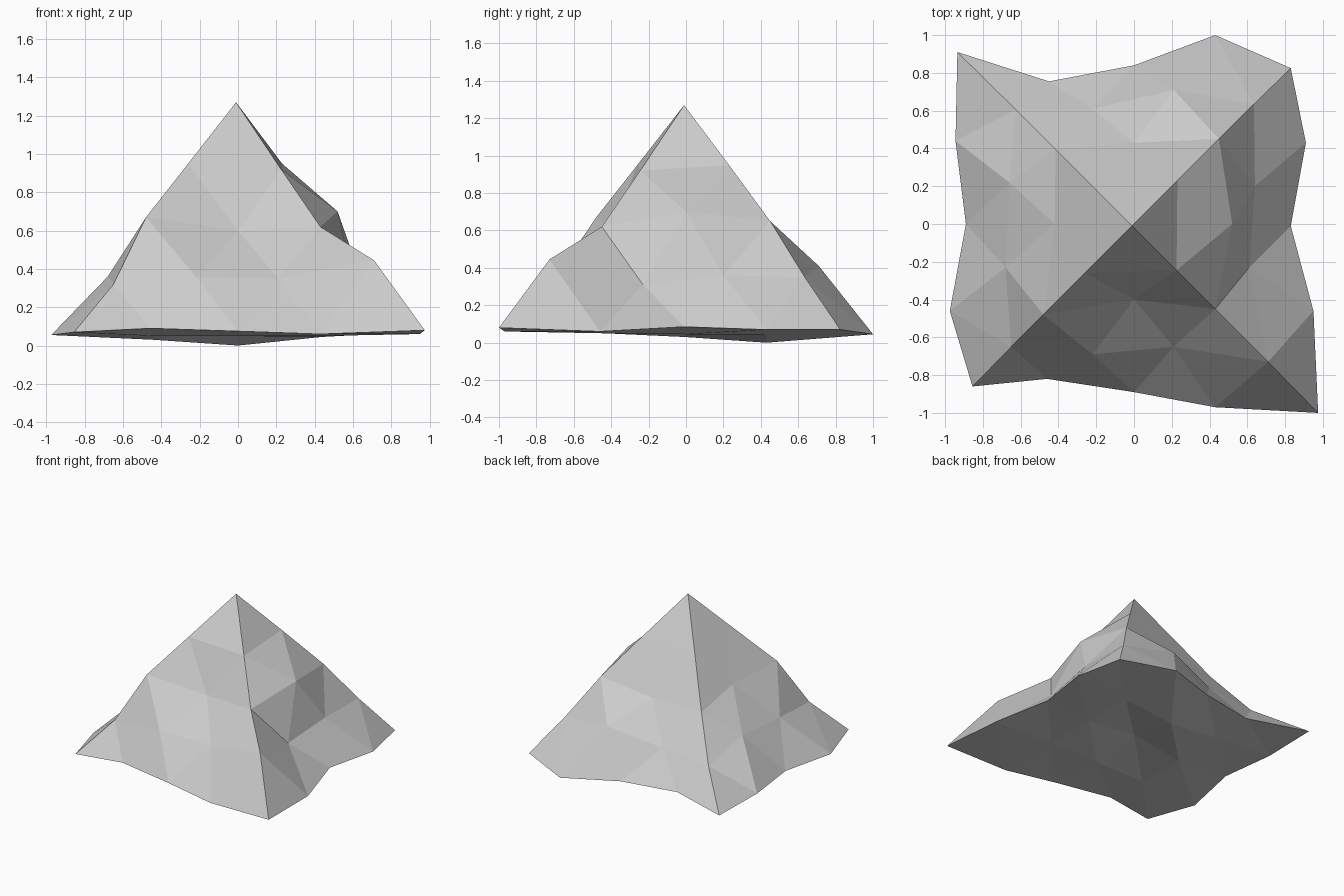
import bpy
import bmesh

cube = bpy.data.objects.get("Cube")
if cube:
    bpy.data.objects.remove(cube, do_unlink=True)

# Stone colour
stone = bpy.data.materials.new("pale grey stone")
stone.use_nodes = True
colour = (0.6, 0.6, 0.6, 1)
stone.diffuse_color = colour
bsdf = next(n for n in stone.node_tree.nodes if n.type == 'BSDF_PRINCIPLED')
bsdf.inputs["Base Color"].default_value = colour
bsdf.inputs["Roughness"].default_value = 0.9

# Sides run front, right, back, left. Each one starts at its own ridge.
SIGNS = [(-1, -1), (1, -1), (1, 1), (-1, 1)]
AXIS = -.01  # the apex and ridges sit slightly off centre, in x and y

# Ridge steps below the apex: distance out along both axes, height
RIDGES = [
    [(.25, .95), (.47, .67), (.64, .32)],
    [(.235, .92), (.44, .62), (.72, .445)],
    [(.24, .95), (.46, .65), (.645, .35)],
    [(.21, .91), (.405, .57), (.616, .272)],
]
# Base outline per side: starting corner, then three points along the edge
EDGES = [
    [(-.855, -.86, .07), (-.46, -.82, .09), (0, -.89, .075), (.43, -.97, .06)],
    [(.975, -1, .08), (.95, -.46, .06), (.83, -.01, .085), (.91, .43, .07)],
    [(.83, .825, .07), (.43, 1, .045), (0, .84, .07), (-.45, .755, .07)],
    [(-.935, .91, .07), (-.945, .44, .07), (-.89, 0, .07), (-.975, -.46, .055)],
]
# Points inside each side: middle of the second row, two in the third row
INNER = [
    [(0, -.4, .6), (-.22, -.69, .36), (.21, -.65, .35)],
    [(.52, 0, .7), (.61, -.23, .31), (.64, .2, .36)],
    [(0, .43, .59), (.21, .71, .41), (-.22, .61, .31)],
    [(-.42, 0, .65), (-.66, .22, .38), (-.68, -.23, .36)],
]
# Heights of the underside grid, front row first
UNDER = [(.05, .05, .05), (.03, .1, .045), (.04, 0, .045)]

bm = bmesh.new()
apex = bm.verts.new((AXIS, AXIS, 1.27))
ridges = [[bm.verts.new((AXIS + sx * k, AXIS + sy * k, z)) for k, z in steps]
          for (sx, sy), steps in zip(SIGNS, RIDGES)]
edges = [[bm.verts.new(p) for p in row] for row in EDGES]

# Four sides, each a triangle of four rows
for s in range(4):
    n = (s + 1) % 4
    a, b = ridges[s], ridges[n]
    mid, low_a, low_b = [bm.verts.new(p) for p in INNER[s]]
    rows = [[apex], [a[0], b[0]], [a[1], mid, b[1]],
            [a[2], low_a, low_b, b[2]], edges[s] + [edges[n][0]]]
    for top, below in zip(rows, rows[1:]):
        for j, v in enumerate(top):
            bm.faces.new((v, below[j], below[j + 1]))
            if j + 1 < len(top):
                bm.faces.new((v, below[j + 1], top[j + 1]))

# Underside, a shallow uneven grid joined to the outline
front, right, back, left = edges
grid = [front + [right[0]]]
for r in range(3):
    inner = [bm.verts.new(((c - 1) * .44, (r - 1) * .43, UNDER[r][c]))
             for c in range(3)]
    grid.append([left[3 - r]] + inner + [right[r + 1]])
grid.append([left[0]] + back[::-1])
for lower, upper in zip(grid, grid[1:]):
    for c in range(4):
        bm.faces.new((lower[c], upper[c], upper[c + 1]))
        bm.faces.new((lower[c], upper[c + 1], lower[c + 1]))

bmesh.ops.recalc_face_normals(bm, faces=bm.faces)
mesh = bpy.data.meshes.new("rocky_pyramid")
bm.to_mesh(mesh)
bm.free()
mesh.materials.append(stone)
mesh.shade_flat()
bpy.context.collection.objects.link(bpy.data.objects.new("rocky_pyramid", mesh))
